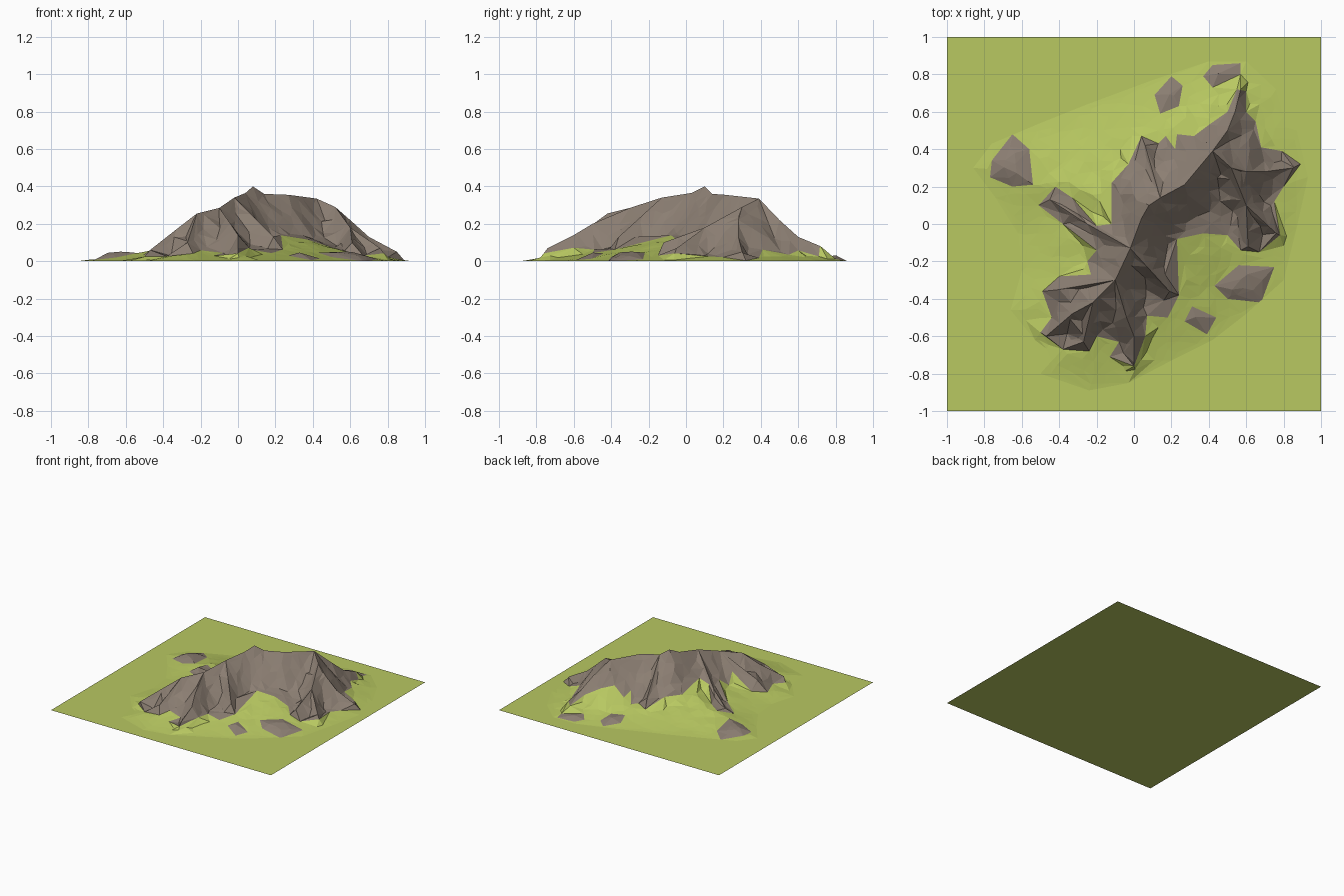
import bpy, random
from mathutils import Vector, noise
from mathutils.geometry import delaunay_2d_cdt

if "Cube" in bpy.data.objects:
    bpy.data.objects.remove(bpy.data.objects["Cube"])

random.seed(7)

# Foot of the grassy mound
FOOT = [(-.86, .3), (-.74, .14), (-.62, -.05), (-.6, -.25), (-.66, -.46), (-.53, -.62),
        (-.5, -.8), (-.24, -.89), (-.03, -.85), (.2, -.73), (.42, -.62), (.6, -.48),
        (.8, -.3), (.87, -.02), (.93, .25), (.87, .5), (.76, .72), (.6, .87),
        (.4, .87), (.1, .77), (-.25, .64), (-.5, .54), (-.76, .43)]

# Edge of the bare rock
ROCK = [(.6, .71), (.55, .72), (.5, .6), (.4, .53), (.32, .47), (.23, .48), (.22, .4),
        (.17, .47), (.13, .43), (.04, .47), (-.03, .32), (-.12, .22), (-.12, 0), (-.2, -.01),
        (-.33, .14), (-.42, .2), (-.51, .1), (-.38, 0), (-.2, -.14), (-.25, -.2),
        (-.23, -.27), (-.4, -.28), (-.49, -.36), (-.44, -.5), (-.5, -.58), (-.38, -.67),
        (-.24, -.68), (-.2, -.6), (-.08, -.63), (-.13, -.71), (0, -.76), (.06, -.6),
        (.07, -.49), (.18, -.5), (.24, -.38), (.23, -.08), (.37, -.05), (.5, -.06),
        (.57, -.14), (.67, -.15), (.78, -.06), (.75, .12), (.8, .2), (.89, .32),
        (.79, .39), (.68, .41), (.65, .55), (.6, .6)]

# Lone outcrops around the foot
OUTCROPS = [
    [(-.65, .48), (-.56, .4), (-.54, .21), (-.65, .2), (-.77, .25), (-.76, .34)],
    [(.2, .79), (.26, .74), (.24, .63), (.14, .59), (.11, .69)],
    [(.37, .79), (.42, .85), (.57, .86), (.57, .8), (.42, .73)],
    [(.43, -.33), (.56, -.22), (.75, -.23), (.68, -.42), (.5, -.4)],
    [(.27, -.52), (.31, -.44), (.44, -.5), (.39, -.59)],
]

# Crest and spurs as (x, y, height)
RIDGES = [
    [(-.47, -.6, .06), (-.33, -.48, .17), (-.22, -.42, .255), (-.1, -.3, .285), (-.02, -.13, .34),
     (.04, .03, .365), (.08, .1, .4), (.14, .14, .36), (.27, .21, .355), (.42, .39, .335)],
    [(.42, .39, .335), (.5, .5, .22), (.54, .6, .13), (.57, .72, .08)],
    [(.42, .39, .335), (.52, .3, .29), (.6, .28, .22), (.7, .28, .13), (.85, .3, .05)],
    [(.52, .3, .29), (.6, .1, .18), (.61, -.12, .1)],
    [(.6, .1, .18), (.76, -.05, .07)],
    [(.14, .14, .36), (.06, .42, .13)],
    [(-.02, -.13, .34), (-.25, 0, .13), (-.45, .13, .07)],
    [(-.1, -.3, .285), (-.4, -.35, .11)],
    [(-.1, -.3, .285), (-.04, -.5, .2), (0, -.6, .14), (0, -.74, .07)],
    [(-.22, -.42, .255), (-.27, -.63, .1)],
    [(-.02, -.13, .34), (.19, -.36, .13)],
]


def along(p, a, b):
    """Nearest position on a-b (0..1) and distance to it."""
    a2, b2 = Vector(a[:2]), Vector(b[:2])
    t = max(0, min(1, (p - a2).dot(b2 - a2) / (b2 - a2).length_squared))
    return t, (p - a2.lerp(b2, t)).length


def edge_dist(p, poly):
    return min(along(p, poly[i - 1], poly[i])[1] for i in range(len(poly)))


def inside(p, poly):
    hit = False
    for i in range(len(poly)):
        (ax, ay), (bx, by) = poly[i - 1], poly[i]
        if (ay > p.y) != (by > p.y) and p.x < (bx - ax) * (p.y - ay) / (by - ay) + ax:
            hit = not hit
    return hit


def height(p):
    d = edge_dist(p, FOOT)
    if d < .001 or not inside(p, FOOT):
        return 0
    mound = .28 * d ** 1.2
    rough = noise.noise(Vector((p.x * 9, p.y * 9, 3)))
    crest, gap = 0, 1
    for line in RIDGES:
        for a, b in zip(line, line[1:]):
            t, r = along(p, a, b)
            gap = min(gap, r)
            crest = max(crest, a[2] + (b[2] - a[2]) * t - 1.3 * r + .7 * r * r)
    if crest > mound:
        return min(crest + .04 * rough * min(1, gap / .06), d * 2)
    # Outcrops bulge slightly out of the grass
    bulge = max((min(edge_dist(p, o), .05) * .4 for o in OUTCROPS if inside(p, o)), default=0)
    return mound * (1 + .15 * rough) + bulge


# Plan triangulation: outlines, ridges and jittered fill points
points, edges = [], []


def add_line(line, closed):
    start, n = len(points), len(line)
    points.extend(Vector(q[:2]) for q in line)
    edges.extend((start + i, start + (i + 1) % n) for i in range(n if closed else n - 1))


outlines = [FOOT, ROCK] + OUTCROPS
for o in outlines:
    add_line(o, True)
for line in RIDGES:
    add_line(line, False)
STEP = .057
for i in range(-16, 17):
    for j in range(-16, 17):
        p = Vector((i + random.uniform(-.35, .35), j + random.uniform(-.35, .35))) * STEP
        if inside(p, FOOT) and min(edge_dist(p, o) for o in outlines) > .018:
            points.append(p)
plan, _, tris, *_ = delaunay_2d_cdt(points, edges, [], 0, 1e-4)
solid = [Vector((p.x, p.y, height(p))) for p in plan]


def material(name, colour):
    m = bpy.data.materials.new(name)
    m.diffuse_color = (*colour, 1)
    m.use_nodes = True
    m.node_tree.nodes["Principled BSDF"].inputs["Base Color"].default_value = m.diffuse_color
    return m


def make(name, verts, faces, mat):
    used = {v: k for k, v in enumerate(sorted({v for f in faces for v in f}))}
    me = bpy.data.meshes.new(name)
    me.from_pydata([verts[v] for v in used], [], [[used[v] for v in f] for f in faces])
    me.materials.append(mat)
    bpy.context.collection.objects.link(bpy.data.objects.new(name, me))


grass = material("grass", (.48, .58, .12))
stone = material("stone", (.26, .21, .17))

rock_faces, grass_faces = [], []
for f in tris:
    c = sum((plan[v] for v in f), Vector((0, 0))) / 3
    if not inside(c, FOOT) or max(solid[v].z for v in f) < .0005:
        continue
    bare = any(inside(c, o) for o in [ROCK] + OUTCROPS)
    (rock_faces if bare else grass_faces).append(f)

# Flat ground, grassy slopes, bare rock
make("ground", [(-1, -1, 0), (1, -1, 0), (1, 1, 0), (-1, 1, 0)], [(0, 1, 2, 3)], grass)
make("grassy_slopes", solid, grass_faces, grass)
make("mountain_rock", solid, rock_faces, stone)
